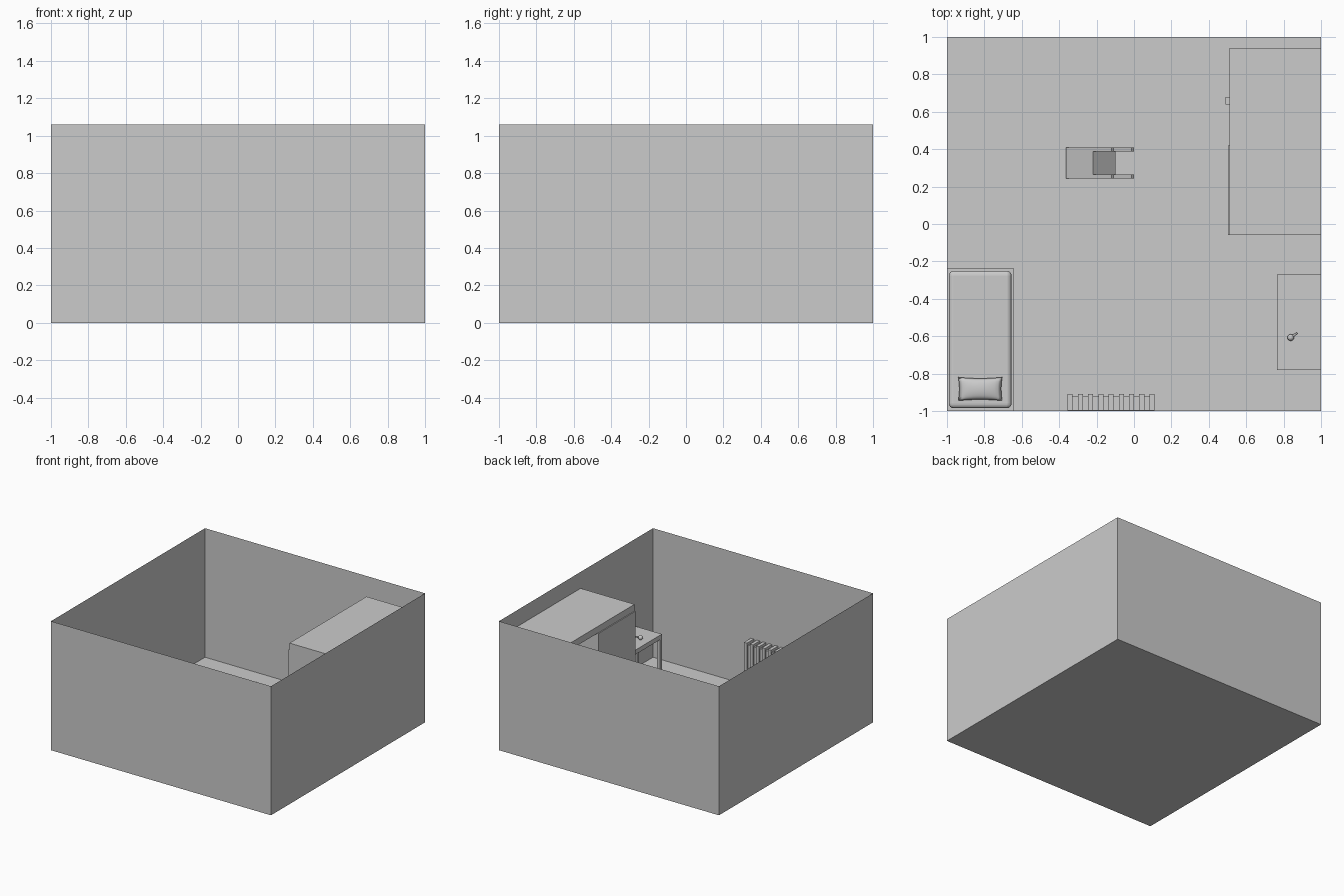
import bpy, bmesh, math
from mathutils import Matrix, Vector

if "Cube" in bpy.data.objects:
    bpy.data.objects.remove(bpy.data.objects["Cube"])


def finish(name, bm):
    me = bpy.data.meshes.new(name)
    bm.to_mesh(me)
    bm.free()
    ob = bpy.data.objects.new(name, me)
    bpy.context.collection.objects.link(ob)
    return ob


def box(name, x0, x1, y0, y1, z0, z1, bevel=0, segs=3):
    bm = bmesh.new()
    bmesh.ops.create_cube(bm, size=1)
    for v in bm.verts:
        v.co = ((x0 + x1) / 2 + v.co.x * (x1 - x0),
                (y0 + y1) / 2 + v.co.y * (y1 - y0),
                (z0 + z1) / 2 + v.co.z * (z1 - z0))
    ob = finish(name, bm)
    if bevel:
        m = ob.modifiers.new("bevel", 'BEVEL')
        m.width, m.segments = bevel, segs
    return ob


def smooth(ob):
    for p in ob.data.polygons:
        p.use_smooth = True


# Room: floor and four walls as thin sheets, open at the top
room = box("room", -1, 1, -1, 1, 0, 1.06)
bm = bmesh.new()
bm.from_mesh(room.data)
bmesh.ops.delete(bm, geom=[f for f in bm.faces if f.calc_center_median().z > 1], context='FACES_ONLY')
bm.to_mesh(room.data)
bm.free()

# Bed: frame, rounded mattress, pinched pillow
box("bed_frame", -1, -0.645, -1, -0.235, 0, 0.12)
box("mattress", -0.99, -0.655, -0.985, -0.25, 0.12, 0.2, 0.025, 4)
bm = bmesh.new()
for side in (1, -1):
    g = bmesh.ops.create_grid(bm, x_segments=12, y_segments=12, size=1)
    for v in g["verts"]:
        u, w = v.co.x, v.co.y
        puff = math.sqrt(max(0, (1 - u * u) * (1 - w * w)))
        v.co = (-0.822 + 0.118 * u * (1 - 0.05 * (1 - w * w)),
                -0.882 + 0.063 * w * (1 - 0.1 * (1 - u * u)),
                0.218 + side * 0.025 * puff)
    if side < 0:
        bmesh.ops.reverse_faces(bm, faces=list({f for v in g["verts"] for f in v.link_faces}))
bmesh.ops.remove_doubles(bm, verts=bm.verts, dist=0.0005)
smooth(finish("pillow", bm))

# Wardrobe: closed door on one half, open shelf above drawers on the other
WX, WY0, WM, WY1, WT = 0.51, -0.06, 0.42, 0.94, 0.925
box("wardrobe_top", WX, 1, WY0, WY1, 0.87, WT)
box("wardrobe_closed_half", WX, 0.995, WY0, WM, 0, 0.87)
box("wardrobe_side", WX, 0.995, WY1 - 0.02, WY1, 0, 0.87)
box("wardrobe_back", 0.98, 0.995, WM, WY1 - 0.02, 0, 0.87)
box("wardrobe_door", 0.502, WX, WY0, WM, 0.03, 0.87)
box("wardrobe_drawer_case", 0.52, 0.98, WM, WY1 - 0.02, 0, 0.345)
for i in range(3):
    z = 0.02 + i * 0.11
    box("drawer_front", WX, 0.52, WM + 0.005, WY1 - 0.025, z, z + 0.1)
    box("drawer_handle", 0.49, WX, 0.64, 0.68, z + 0.045, z + 0.057)

# Desk with four legs
box("desk_top", 0.765, 1, -0.78, -0.27, 0.3, 0.337)
for x in (0.765, 0.972):
    for y in (-0.78, -0.298):
        box("desk_leg", x, x + 0.026, y, y + 0.026, 0, 0.3)

# Small pipe on the desk: rounded bowl with a slim stem
bm = bmesh.new()
bmesh.ops.create_uvsphere(bm, u_segments=16, v_segments=10, radius=0.018,
                          matrix=Matrix.Translation((0.838, -0.607, 0.355)))
a, b = Vector((0.842, -0.604, 0.358)), Vector((0.872, -0.583, 0.362))
rot = (b - a).to_track_quat('Z', 'Y').to_matrix().to_4x4()
bmesh.ops.create_cone(bm, cap_ends=True, segments=10, radius1=0.008, radius2=0.004,
                      depth=(b - a).length, matrix=Matrix.Translation((a + b) / 2) @ rot)
smooth(finish("desk_pipe", bm))

# Radiator: tall fins with recessed slabs between them
step = 0.465 / 17
for i in range(17):
    x = -0.355 + i * step
    if i % 2 == 0:
        box("radiator_fin", x, x + step, -0.998, -0.91, 0.05, 0.395)
    else:
        box("radiator_core", x, x + step, -0.998, -0.92, 0.06, 0.375)

# Chair tipped forward, resting on the seat front and the top of the back
tip = Matrix.Translation((-0.12, 0.326, 0.26)) @ Matrix.Rotation(math.radians(-135), 4, 'Y')
D, W, T, LEG, H = 0.17, 0.0825, 0.02, 0.141, 0.346
chair = [box("chair_seat", -D, 0, -W, W, LEG, LEG + 0.025),
         box("chair_back", -T, 0, -W, W, LEG + 0.025, H)]
for x in (-D, -T):
    for y in (-W, W - T):
        chair.append(box("chair_leg", x, x + T, y, y + T, 0, LEG))
for ob in chair:
    ob.data.transform(tip)
